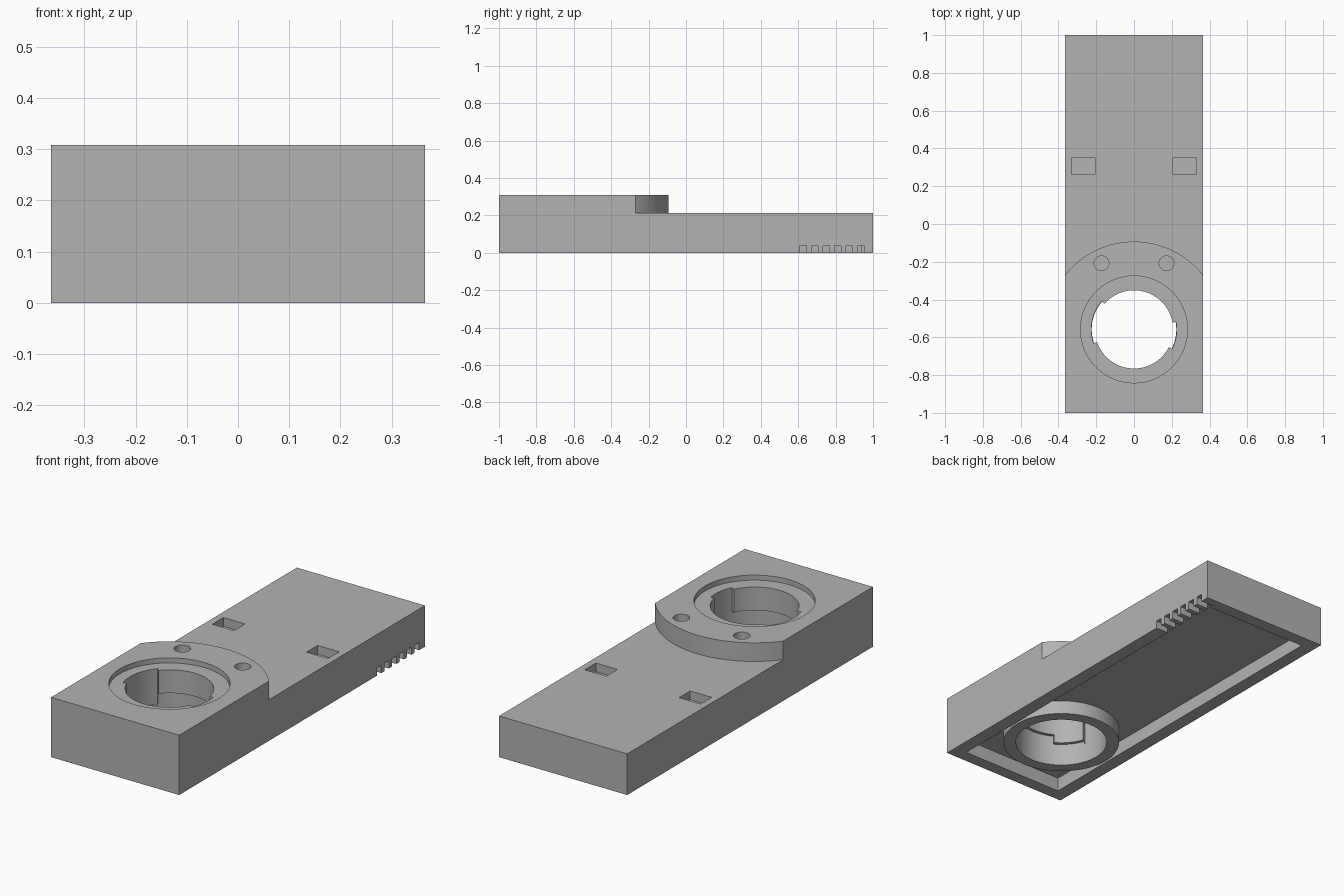
import bpy, bmesh
from math import sin, cos, radians

if "Cube" in bpy.data.objects:
    bpy.data.objects.remove(bpy.data.objects["Cube"], do_unlink=True)

grey = bpy.data.materials.new("plain_grey")
grey.use_nodes = True
grey.diffuse_color = (0.45, 0.45, 0.45, 1)
grey.node_tree.nodes["Principled BSDF"].inputs["Base Color"].default_value = (0.45, 0.45, 0.45, 1)

W, L, H = 0.365, 1.0, 0.308        # half width, half length, full height
DECK, CEILING = 0.212, 0.072       # lower deck and underside recess
CY = -0.558                        # centre of the round socket
BORE, WIDE, COLLAR = 0.207, 0.224, 0.285


def prism(name, points, z0, z1):
    """Extrude a flat outline from z0 to z1."""
    bm = bmesh.new()
    face = bm.faces.new([bm.verts.new((x, y, z0)) for x, y in points])
    top = bmesh.ops.extrude_face_region(bm, geom=[face])["geom"]
    bmesh.ops.translate(bm, vec=(0, 0, z1 - z0),
                        verts=[v for v in top if isinstance(v, bmesh.types.BMVert)])
    bmesh.ops.recalc_face_normals(bm, faces=bm.faces)
    mesh = bpy.data.meshes.new(name)
    bm.to_mesh(mesh)
    bm.free()
    mesh.materials.append(grey)
    obj = bpy.data.objects.new(name, mesh)
    bpy.context.collection.objects.link(obj)
    return obj


def rect(x0, x1, y0, y1):
    return [(x0, y0), (x1, y0), (x1, y1), (x0, y1)]


def arc(r, a0, a1, n, cx=0, cy=CY):
    angles = [radians(a0 + (a1 - a0) * i / n) for i in range(n + 1)]
    return [(cx + r * cos(a), cy + r * sin(a)) for a in angles]


def circle(r, cx=0, cy=CY, n=96):
    return arc(r, 0, 360, n, cx, cy)[:-1]


def sector(r, a0, a1):
    return [(0, CY)] + arc(r, a0, a1, 20)


def cut(target, cutter):
    """Subtract the cutter and throw it away."""
    mod = target.modifiers.new("cut", "BOOLEAN")
    mod.operation, mod.solver, mod.object = "DIFFERENCE", "EXACT", cutter
    bpy.context.view_layer.update()
    result = bpy.data.meshes.new_from_object(
        target.evaluated_get(bpy.context.evaluated_depsgraph_get()))
    target.modifiers.clear()
    target.data = result
    bpy.data.objects.remove(cutter, do_unlink=True)


housing = prism("housing", rect(-W, W, -L, L), 0, H)

# Lower deck behind the curved edge of the raised head
edge = arc(0.465, 30, 150, 64)
cut(housing, prism("deck_cutter", edge + [(-0.5, edge[-1][1]), (-0.5, 1.1), (0.5, 1.1),
                                          (0.5, edge[0][1])], DECK, 0.5))

# Underside recess that leaves the round collar standing
recess = prism("recess_cutter", rect(-0.295, 0.295, -0.935, 0.935), -0.1, CEILING)
cut(recess, prism("collar_core", circle(COLLAR), -0.2, 0.2))
cut(housing, recess)

# Socket: shallow seat, through bore, wider lower bore with two stop blocks
cut(housing, prism("seat_cutter", circle(0.283), 0.282, 0.5))
lower = prism("lower_bore_cutter", circle(WIDE), -0.1, 0.162)
for a in (199, 10):
    cut(lower, prism("stop_block", sector(0.25, a, a + 41), 0.117, 0.2))
cut(housing, lower)
cut(housing, prism("bore_cutter", circle(BORE), -0.2, 0.5))

# Entry slots through the socket lip
for a0, a1 in ((139, 199), (-27, 10)):
    cut(housing, prism("slot_cutter", sector(0.226, a0, a1), 0.1, 0.4))

# Pockets in the head and the deck
for side in (-1, 1):
    cut(housing, prism("pin_pocket_cutter", circle(0.039, side * 0.172, -0.208, 40), 0.27, 0.5))
    x0, x1 = sorted((side * 0.207, side * 0.33))
    cut(housing, prism("deck_pocket_cutter", rect(x0, x1, 0.262, 0.352), DECK - 0.045, 0.5))

# Vent notches along the left wall
for i in range(6):
    y = 0.608 + i * 0.0618
    cut(housing, prism("vent_cutter", rect(0.285, 0.5, y, y + 0.036), -0.1, 0.04))

bpy.ops.object.select_all(action="DESELECT")
housing.select_set(True)
bpy.context.view_layer.objects.active = housing
bpy.ops.object.shade_smooth_by_angle(angle=radians(30))
